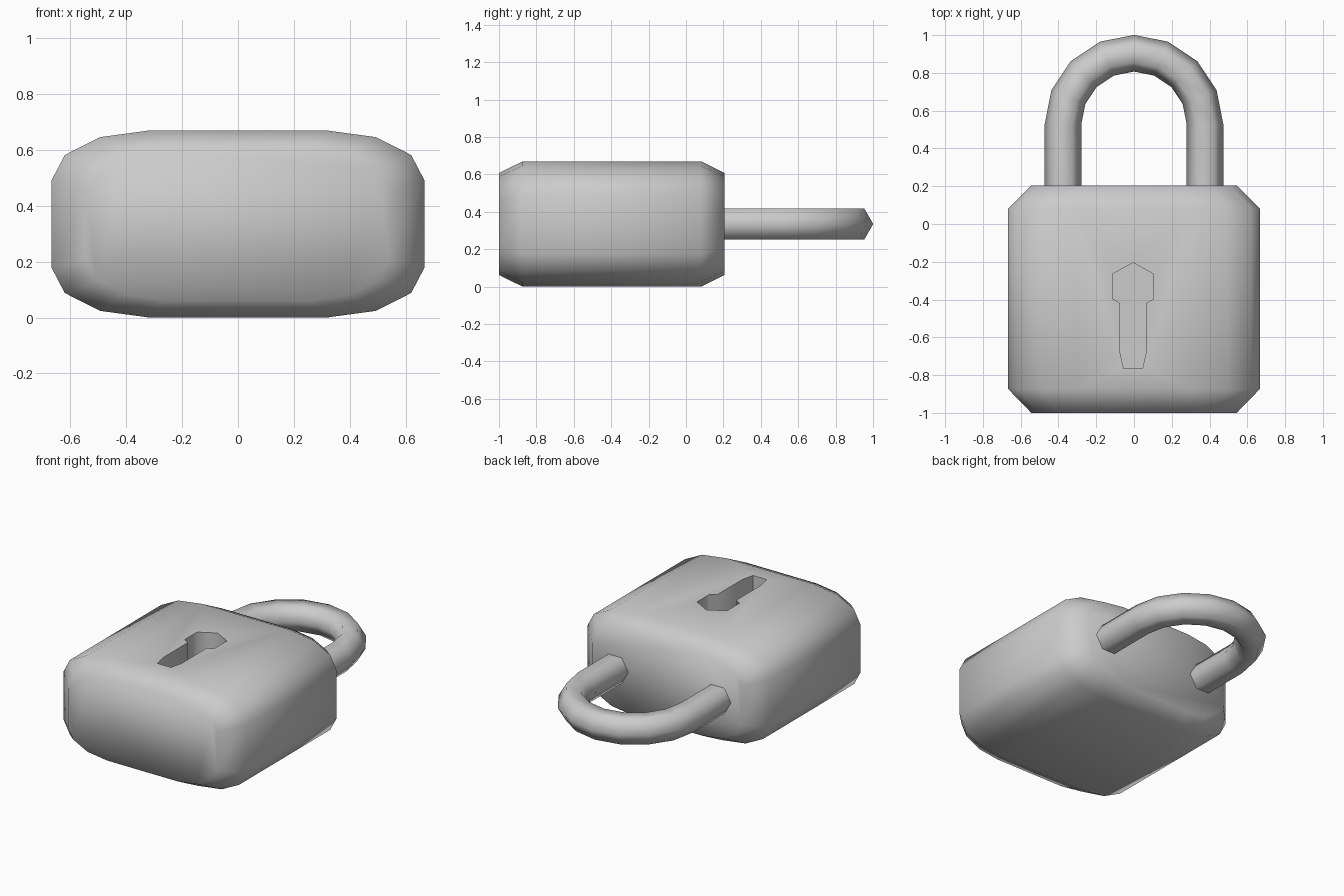
import bpy, bmesh
from math import cos, sin, pi, radians

if "Cube" in bpy.data.objects:
    bpy.data.objects.remove(bpy.data.objects["Cube"])

MID_Z = 0.335


def loft(name, rings):
    """Skin a list of equal-length point rings and cap both ends."""
    bm = bmesh.new()
    vs = [[bm.verts.new(p) for p in r] for r in rings]
    n = len(vs[0])
    for a, b in zip(vs, vs[1:]):
        for i in range(n):
            j = (i + 1) % n
            bm.faces.new((a[i], a[j], b[j], b[i]))
    bm.faces.new(vs[0][::-1])
    bm.faces.new(vs[-1])
    bmesh.ops.recalc_face_normals(bm, faces=bm.faces)
    me = bpy.data.meshes.new(name)
    bm.to_mesh(me)
    bm.free()
    ob = bpy.data.objects.new(name, me)
    bpy.context.collection.objects.link(ob)
    return ob


def smooth(ob, angle):
    bpy.ops.object.select_all(action='DESELECT')
    ob.select_set(True)
    bpy.context.view_layer.objects.active = ob
    bpy.ops.object.shade_smooth_by_angle(angle=radians(angle))


# Body: rounded-rectangle section lofted along y, narrowed at both ends
quarter = [(0.667, 0.157), (0.62, 0.247), (0.493, 0.311), (0.316, 0.335)]
half = quarter + [(-x, z) for x, z in reversed(quarter)]
section = half + [(-x, -z) for x, z in half]
stations = [(-1, 0.815), (-0.873, 1), (0.08, 1), (0.205, 0.815)]
body = loft("lock_body", [[(x * s, y, MID_Z + z * s) for x, z in section]
                          for y, s in stations])

# Keyhole: recess cut into the top face
right = [(0.109, -0.265), (0.109, -0.395), (0.069, -0.42), (0.069, -0.68), (0.05, -0.765)]
outline = [(0, -0.205)] + right + [(-x, y) for x, y in reversed(right)]
cutter = loft("keyhole_cutter", [[(x - 0.005, y, z) for x, y in outline] for z in (0.52, 0.8)])
mod = body.modifiers.new("keyhole", 'BOOLEAN')
mod.operation = 'DIFFERENCE'
mod.solver = 'EXACT'
mod.object = cutter
bpy.context.view_layer.objects.active = body
bpy.ops.object.modifier_apply(modifier=mod.name)
bpy.data.objects.remove(cutter)
smooth(body, 75)

# Shackle: six-sided tube along a U-shaped path
R, r, cy = 0.376, 0.097, 0.528


def tube_ring(a, y0):
    return [((R + r * cos(t)) * cos(a), y0 + (R + r * cos(t)) * sin(a), MID_Z + r * sin(t))
            for t in (k * pi / 3 for k in range(6))]


arc = [tube_ring(i * pi / 8, cy) for i in range(9)]
shackle = loft("shackle", [tube_ring(0, 0.19)] + arc + [tube_ring(pi, 0.19)])
smooth(shackle, 75)
